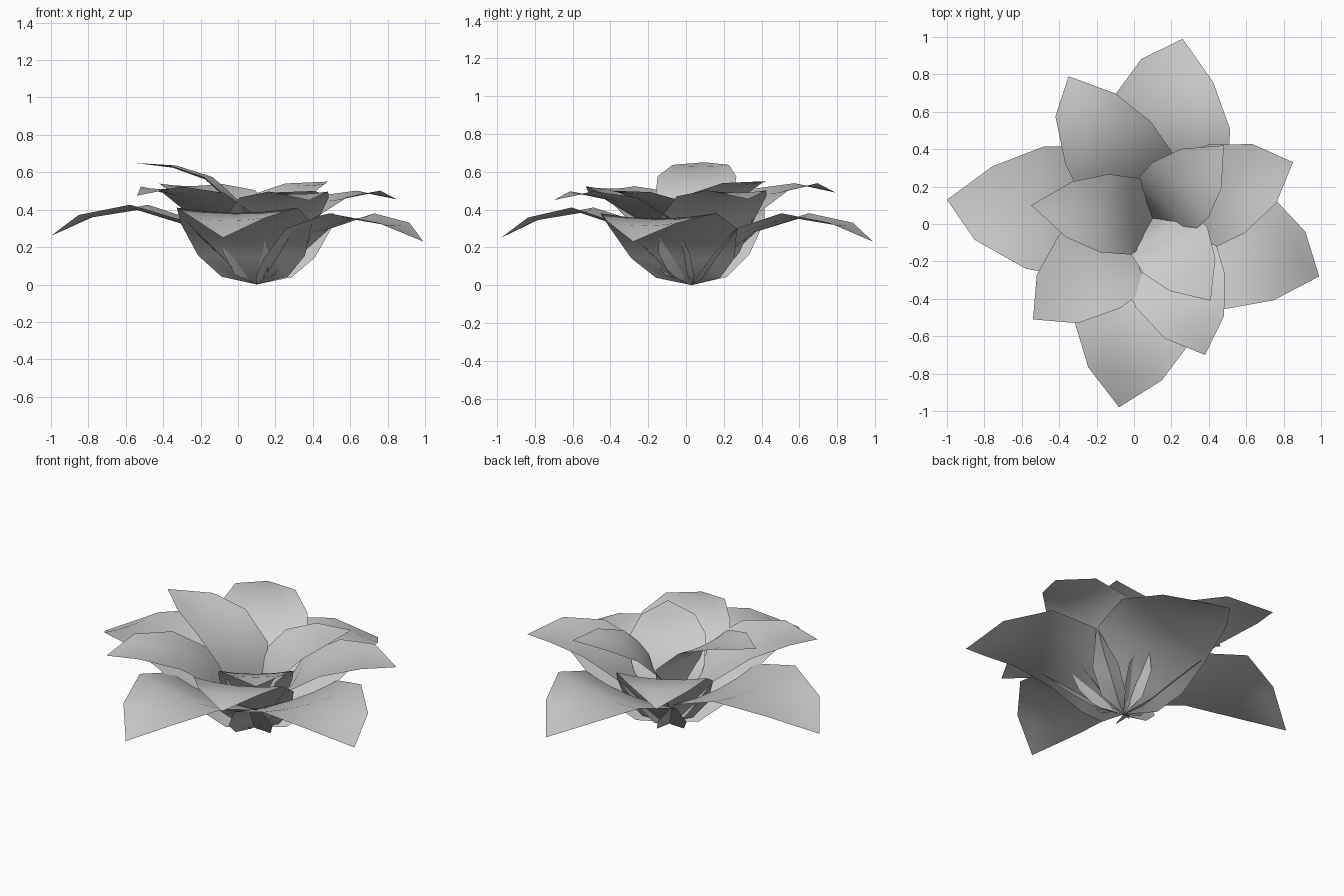
import bpy, bmesh, math

if "Cube" in bpy.data.objects:
    bpy.data.objects.remove(bpy.data.objects["Cube"])

BASE = (0.10, 0.03)          # all petals spring from this point on the ground
COLS = [-1, -0.5, 0, 0.5, 1]

# Petal centre-line rows: (reach, height, half width); last row is the tip
OUTER = [(0.065, 0.035, 0.18), (0.165, 0.14, 0.29), (0.33, 0.295, 0.355),
         (0.58, 0.375, 0.33), (0.82, 0.335, 0.20), (1.0, 0.245, 0)]
MIDDLE = [(0.05, 0.05, 0.14), (0.12, 0.17, 0.23), (0.25, 0.35, 0.27),
          (0.46, 0.47, 0.255), (0.68, 0.51, 0.17), (0.85, 0.475, 0)]
INNER = [(0.02, 0.09, 0.09), (0.05, 0.25, 0.16), (0.11, 0.42, 0.205),
         (0.27, 0.56, 0.21), (0.45, 0.625, 0.15), (0.65, 0.65, 0)]
CUP = [0.04, 0.06, 0.09, 0.09, 0.08, 0]   # how far the edges fold inward
SKEW = [0, 0, 0, 0.6, 1, 0]               # how much each row slants along the petal


def petal(name, rows, tip, skew):
    """One thin leaf-shaped sheet from BASE to the tip (x, y, z)."""
    dx, dy = tip[0] - BASE[0], tip[1] - BASE[1]
    ca, sa = dx / math.hypot(dx, dy), dy / math.hypot(dx, dy)
    kr = math.hypot(dx, dy) / rows[-1][0]
    kz = tip[2] / rows[-1][1]
    bm = bmesh.new()

    def vert(r, s, z):
        return bm.verts.new((BASE[0] + r * ca - s * sa, BASE[1] + r * sa + s * ca, z))

    root = vert(0, 0, 0)
    prev, last_r, last_z = None, 0, 0
    for (r, z, w), cup, slant in zip(rows[:-1], CUP, SKEW):
        r, z = r * kr, z * kz
        # fold the edges along the inward normal of the centre line
        length = math.hypot(r - last_r, z - last_z)
        nr, nz = -(z - last_z) / length, (r - last_r) / length
        line = [vert(r + nr * cup * w * c * c + skew * slant * c, w * c,
                     z + nz * cup * w * c * c) for c in COLS]
        for i in range(len(COLS) - 1):
            if prev:
                bm.faces.new((prev[i + 1], line[i + 1], line[i], prev[i]))
            else:
                bm.faces.new((line[i + 1], line[i], root))
        prev, last_r, last_z = line, r, z
    end = bm.verts.new(tip)
    for i in range(len(COLS) - 1):
        bm.faces.new((prev[i], prev[i + 1], end))
    bm.normal_update()
    # upper side of the sheet faces up
    if sum(f.normal.z * f.calc_area() for f in bm.faces) < 0:
        bmesh.ops.reverse_faces(bm, faces=bm.faces)
    for f in bm.faces:
        f.smooth = True
    me = bpy.data.meshes.new(name)
    bm.to_mesh(me)
    bm.free()
    bpy.context.collection.objects.link(bpy.data.objects.new(name, me))


# Three whorls: wide drooping petals, raised petals, upright heart petals
# each petal: tip x, y, z and slant
WHORLS = [
    ("outer_petal", OUTER, [(-1.0, 0.13, 0.26, 0.03), (0.26, 0.99, 0.23, 0.03),
                            (0.99, -0.28, 0.23, 0.02), (-0.08, -0.98, 0.25, 0)]),
    ("middle_petal", MIDDLE, [(-0.35, 0.79, 0.49, 0.03), (0.85, 0.33, 0.455, 0),
                              (0.38, -0.70, 0.45, 0), (-0.54, -0.51, 0.475, 0)]),
    ("inner_petal", INNER, [(-0.55, 0.10, 0.65, 0), (0.48, 0.42, 0.55, 0),
                            (0.41, -0.41, 0.50, 0)]),
]
for label, rows, tips in WHORLS:
    for n, (x, y, z, skew) in enumerate(tips, 1):
        petal(f"{label}_{n}", rows, (x, y, z), skew)
